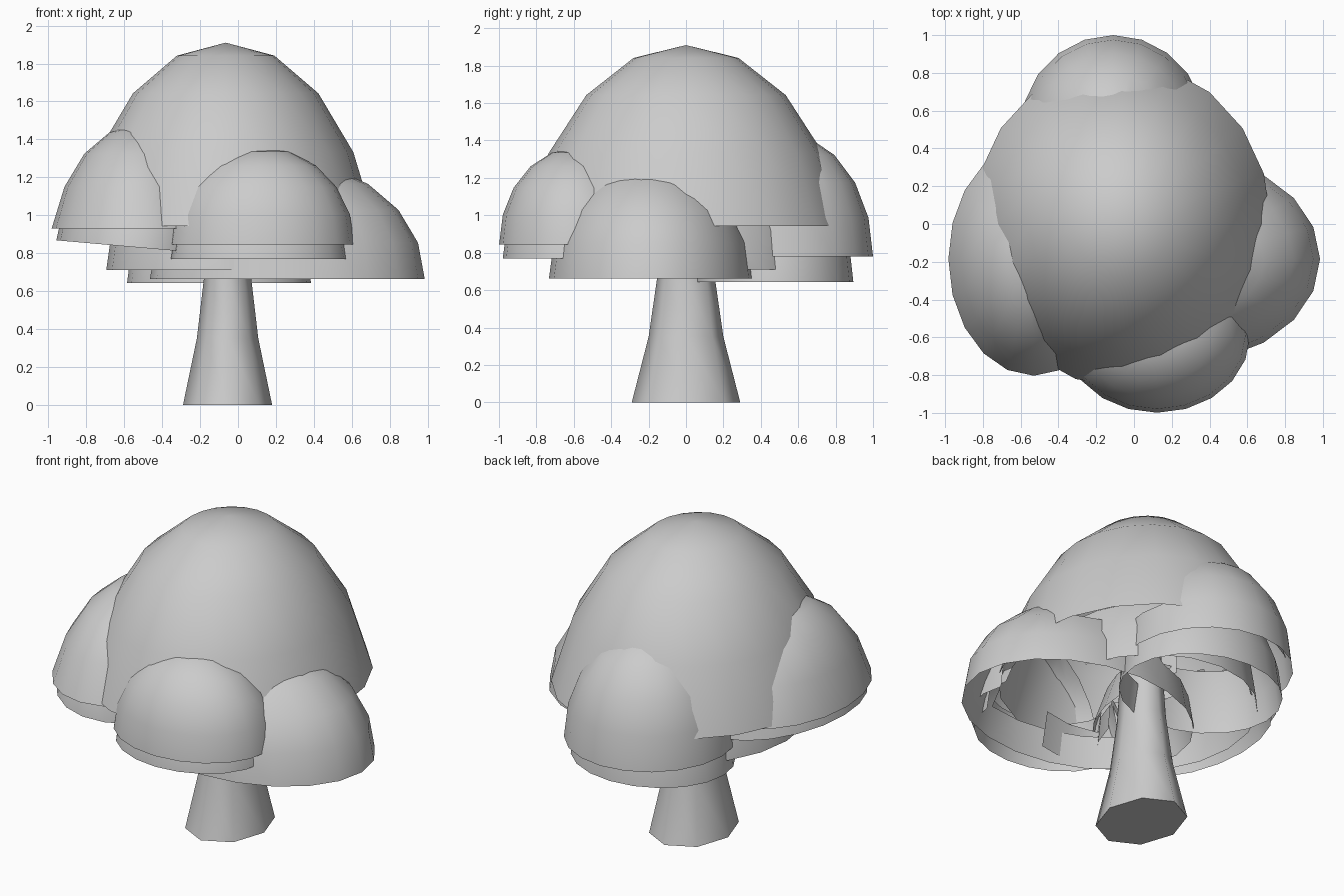
import bpy, bmesh
from math import sin, cos, pi, radians
from mathutils import Matrix, Vector

if "Cube" in bpy.data.objects:
    bpy.data.objects.remove(bpy.data.objects["Cube"])

SEGS = 20          # sides of every foliage dome
STEP = pi / 10     # ring spacing of every foliage dome

# name: (centre, radii, last ring) - ring 5 is the equator
DOMES = {
    "main_foliage":  ((-0.065, 0.0, 0.51),  (0.832, 0.907, 1.40), 4),
    "right_foliage": ((0.26, -0.185, 0.663), (0.725, 0.548, 0.62), 5),
    "front_foliage": ((0.122, -0.592, 0.845), (0.492, 0.407, 0.515), 5),
    "left_foliage":  ((-0.53, -0.185, 0.686), (0.476, 0.65, 0.79), 4),
    "back_foliage":  ((-0.11, 0.50, 0.78), (0.49, 0.50, 0.67), 5),
}
# lower lips: (domes it is not trimmed by, centre, radii, tilt in degrees)
LIPS = {
    "main_lip":  (("main_foliage", "back_foliage"),
                  (-0.065, 0.0, 0.71), (0.63, 0.685, 0.70), 0),
    "front_lip": (("front_foliage",), (0.113, -0.60, 0.768), (0.467, 0.38, 0.45), 0),
    "left_lip":  (("left_foliage",), (-0.53, -0.19, 0.83), (0.43, 0.585, 0.50), 5),
    "back_lip":  (("back_foliage",), (-0.10, 0.467, 0.643), (0.485, 0.428, 0.60), 0),
}


def finish(bm, name, angle):
    mesh = bpy.data.meshes.new(name)
    bm.to_mesh(mesh)
    bm.free()
    ob = bpy.data.objects.new(name, mesh)
    bpy.context.collection.objects.link(ob)
    bpy.ops.object.select_all(action='DESELECT')
    ob.select_set(True)
    bpy.context.view_layer.objects.active = ob
    bpy.ops.object.shade_smooth_by_angle(angle=radians(angle))
    return ob


def inside(p, dome):
    c, r, last = dome
    d = p - Vector(c)
    if d.z < r[2] * cos(last * STEP) - 0.001:
        return False
    return sum((d[i] / r[i]) ** 2 for i in range(3)) < 0.94


def loft(bm, rings):
    for a, b in zip(rings, rings[1:]):
        n = len(b)
        for i in range(n):
            j = (i + 1) % n
            if len(a) == 1:
                bm.faces.new((a[0], b[i], b[j]))
            else:
                bm.faces.new((a[i], b[i], b[j], a[j]))


def shell(name, centre, radii, first, last, keep, tilt=0):
    """Open ellipsoid shell, with the faces buried in other domes removed."""
    bm = bmesh.new()
    m = Matrix.Translation(centre) @ Matrix.Rotation(radians(tilt), 4, 'Y')
    rings = []
    for k in range(first, last + 1):
        t = k * STEP
        count = SEGS if k else 1
        rings.append([bm.verts.new(m @ Vector((
            radii[0] * sin(t) * cos(2 * pi * i / SEGS),
            radii[1] * sin(t) * sin(2 * pi * i / SEGS),
            radii[2] * cos(t)))) for i in range(count)])
    loft(bm, rings)
    others = [d for n, d in DOMES.items() if n not in keep]
    buried = [f for f in bm.faces
              if any(all(inside(v.co, d) for v in f.verts) for d in others)]
    bmesh.ops.delete(bm, geom=buried, context='FACES')
    return finish(bm, name, 60)


# foliage domes
for name, (c, r, last) in DOMES.items():
    shell(name, c, r, 0, last, (name,))

# inner lips showing below the domes
for name, (keep, c, r, tilt) in LIPS.items():
    shell(name, c, r, 3, 5, keep, tilt)

# eight-sided tapering trunk with a closed base
bm = bmesh.new()
rings = [[bm.verts.new((-0.055 + 0.81 * r * cos(i * pi / 4), r * sin(i * pi / 4), z))
          for i in range(8)]
         for z, r in ((1.15, 0.12), (0.66, 0.155), (0.35, 0.20), (0.0, 0.29))]
loft(bm, rings)
bm.faces.new(rings[-1][::-1])
finish(bm, "trunk", 60)
